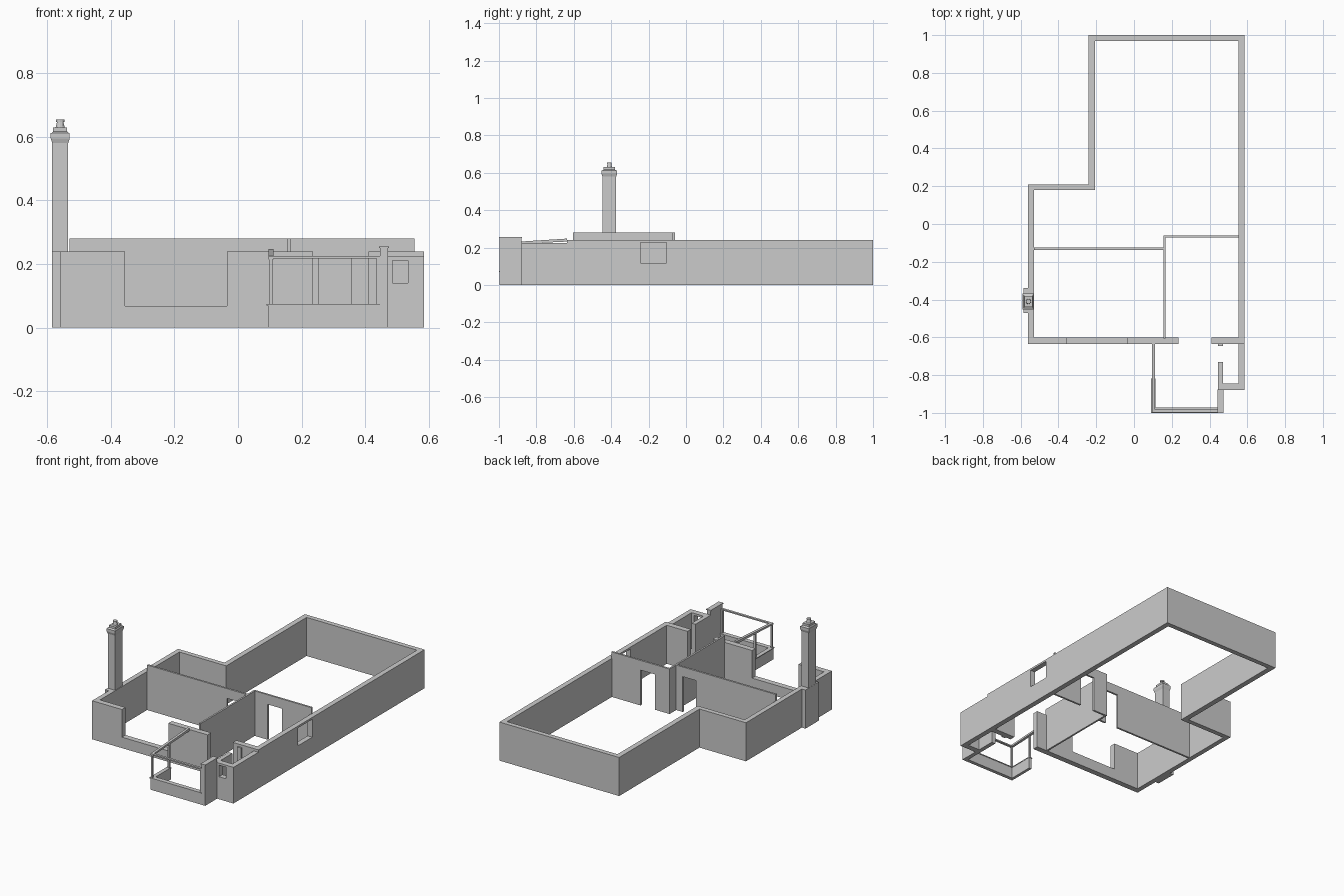
import bpy, bmesh
from mathutils import Vector

if "Cube" in bpy.data.objects:
    bpy.data.objects.remove(bpy.data.objects["Cube"])


def add_object(name, bm):
    bmesh.ops.recalc_face_normals(bm, faces=bm.faces)
    mesh = bpy.data.meshes.new(name)
    bm.to_mesh(mesh)
    bm.free()
    ob = bpy.data.objects.new(name, mesh)
    bpy.context.collection.objects.link(ob)
    return ob


def prism(name, points, direction):
    """Extrude a flat outline of 3D points along a direction."""
    bm = bmesh.new()
    face = bm.faces.new([bm.verts.new(p) for p in points])
    res = bmesh.ops.extrude_face_region(bm, geom=[face], use_keep_orig=True)
    verts = [g for g in res["geom"] if isinstance(g, bmesh.types.BMVert)]
    bmesh.ops.translate(bm, vec=Vector(direction), verts=verts)
    return add_object(name, bm)


def plan(name, outline, z0, z1):
    return prism(name, [(x, y, z0) for x, y in outline], (0, 0, z1 - z0))


def box(name, x0, x1, y0, y1, z0, z1):
    return plan(name, [(x0, y0), (x1, y0), (x1, y1), (x0, y1)], z0, z1)


def cut(ob, *bounds):
    """Cut a box-shaped opening and bake the result."""
    cutter = box("cutter", *bounds)
    cutter.hide_render = True
    mod = ob.modifiers.new("opening", 'BOOLEAN')
    mod.operation, mod.solver, mod.object = 'DIFFERENCE', 'EXACT', cutter
    bpy.context.view_layer.update()
    mesh = bpy.data.meshes.new_from_object(ob.evaluated_get(bpy.context.evaluated_depsgraph_get()))
    ob.modifiers.clear()
    ob.data = mesh
    bpy.data.objects.remove(cutter)


def door_wall(name, x0, x1, y, d0, d1):
    """Thin interior wall with a doorway, extruded from its elevation."""
    outline = [(x0, 0), (d0, 0), (d0, DOOR), (d1, DOOR), (d1, 0), (x1, 0), (x1, INNER), (x0, INNER)]
    prism(name, [(x, y, z) for x, z in outline], (0, 0.012, 0))


WALL, INNER, DOOR, LOW = 0.24, 0.28, 0.22, 0.225

# Outer walls, with the wide front opening and the side window
shell = plan("outer_walls", [
    (0.235, -0.635), (-0.56, -0.635), (-0.56, 0.21), (-0.24, 0.21), (-0.24, 1), (0.585, 1),
    (0.585, -0.635), (0.41, -0.635), (0.41, -0.6), (0.553, -0.6), (0.553, 0.97), (-0.207, 0.97),
    (-0.207, 0.18), (-0.53, 0.18), (-0.53, -0.6), (0.235, -0.6)], 0, WALL)
cut(shell, -0.355, -0.035, -0.7, -0.55, 0.068, 0.3)
cut(shell, 0.5, 0.65, -0.243, -0.105, 0.117, 0.228)

# Interior partitions
door_wall("rear_left_partition", -0.53, 0.155, -0.137, 0.02, 0.11)
door_wall("rear_right_partition", 0.155, 0.555, -0.072, 0.255, 0.355)
box("middle_partition", 0.155, 0.166, -0.605, -0.06, 0, INNER)

# Side closet beside the porch, with a small front window
closet = plan("closet_walls", [
    (0.585, -0.635), (0.585, -0.88), (0.47, -0.88), (0.47, -0.845),
    (0.553, -0.845), (0.553, -0.635)], 0, LOW)
cut(closet, 0.485, 0.535, -0.95, -0.8, 0.14, 0.212)
box("closet_door_jamb", 0.445, 0.471, -0.645, -0.635, 0, LOW)

# Porch side wall, raised and capped at the front
prism("porch_side_wall", [(0.446, y, z) for y, z in [
    (-0.997, 0), (-0.73, 0), (-0.73, LOW), (-0.88, LOW), (-0.88, 0.25), (-0.997, 0.25)]],
    (0.026, 0, 0))
box("porch_side_wall_cap", 0.443, 0.475, -1, -0.877, 0.25, 0.256)

# Low porch wall and its sill
porch = [(0.447, -0.997), (0.094, -0.997), (0.094, -0.82), (0.112, -0.82), (0.112, -0.975), (0.447, -0.975)]
plan("porch_low_wall", porch, 0, 0.07)
sill = [(0.447, -1), (0.089, -1), (0.089, -0.818), (0.114, -0.818), (0.114, -0.972), (0.447, -0.972)]
plan("porch_sill", sill, 0.07, 0.075)

# Porch posts and beams
for name, x, y, z0 in [("corner_post", 0.097, -0.995, 0.075), ("entry_post", 0.097, -0.832, 0),
                       ("wall_post", 0.436, -0.995, 0.075)]:
    box(name, x, x + 0.011, y, y + 0.012, z0, LOW)
box("porch_front_beam", 0.097, 0.446, -0.997, -0.982, 0.217, LOW)
prism("porch_sloping_beam", [(0.096, y, z) for y, z in [
    (-0.997, 0.215), (-0.635, 0.232), (-0.635, 0.248), (-0.997, 0.225)]], (0.016, 0, 0))

# Chimney: broad base, shaft with flared head, cap blocks
box("chimney_base", -0.585, -0.555, -0.472, -0.34, 0, WALL)
CX, CY = -0.559, -0.41


def chimney_rings(name, rings, sides=None):
    """Loft stacked rectangles given as half width, half depth, height."""
    bm = bmesh.new()
    loops = [[bm.verts.new((CX + sx * a, CY + sy * b, z))
              for sx, sy in ((-1, -1), (1, -1), (1, 1), (-1, 1))] for a, b, z in rings]
    for lo, hi in zip(loops, loops[1:]):
        for i in range(4):
            j = (i + 1) % 4
            bm.faces.new((lo[i], lo[j], hi[j], hi[i]))
    bm.faces.new(loops[0])
    bm.faces.new(loops[-1])
    add_object(name, bm)


chimney_rings("chimney_shaft", [(0.025, 0.037, 0), (0.025, 0.037, 0.58), (0.03, 0.042, 0.595), (0.03, 0.042, 0.612)])
chimney_rings("chimney_head", [(0.027, 0.039, 0.612), (0.022, 0.03, 0.617), (0.022, 0.03, 0.63)])

# Chimney pot
bm = bmesh.new()
for r0, r1, z0, z1 in [(0.014, 0.01, 0.63, 0.647), (0.013, 0.013, 0.647, 0.654)]:
    made = bmesh.ops.create_cone(bm, cap_ends=True, segments=12, radius1=r0, radius2=r1, depth=z1 - z0)
    bmesh.ops.translate(bm, vec=(CX, CY, (z0 + z1) / 2), verts=made["verts"])
add_object("chimney_pot", bm)
